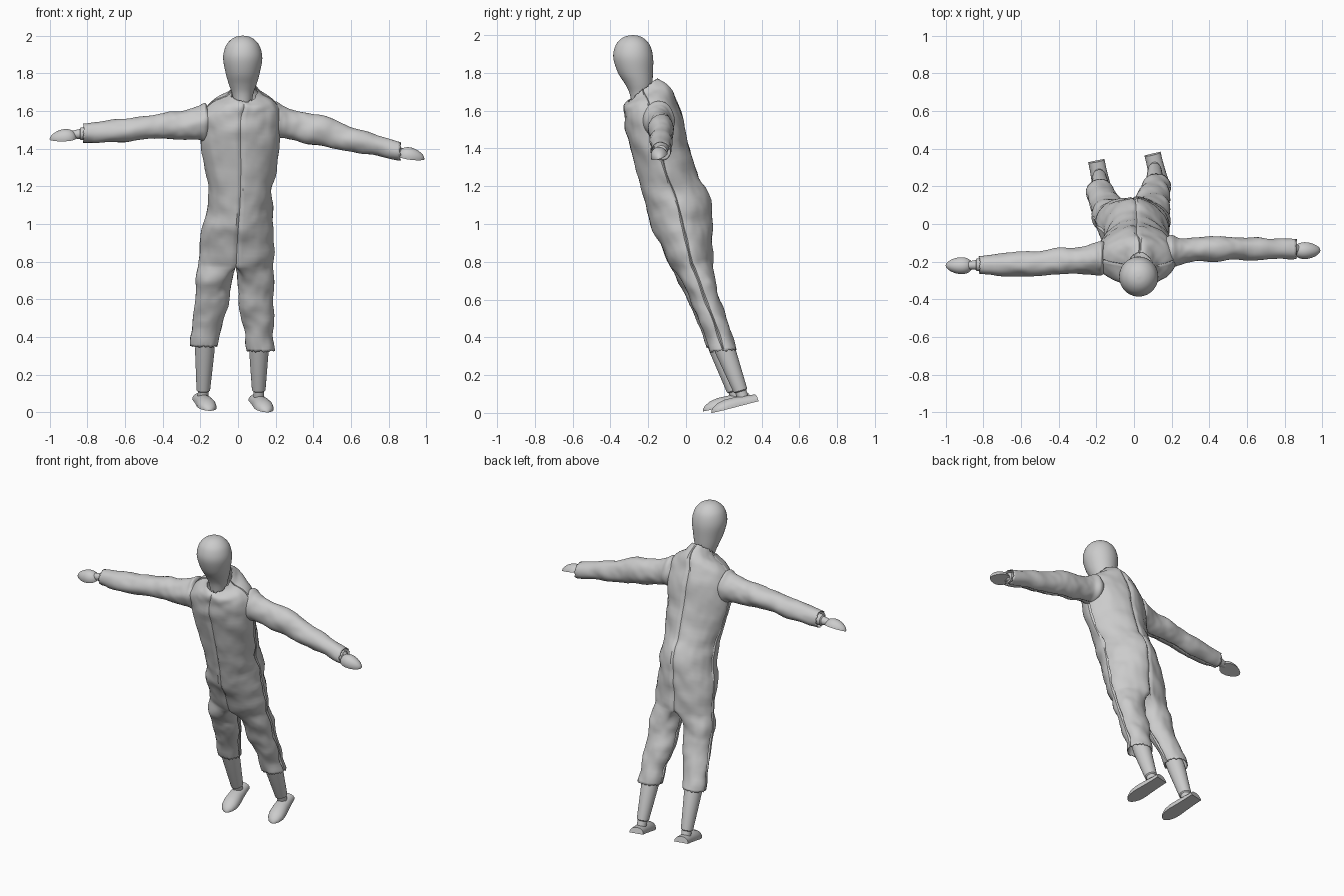
import bpy, bmesh, math, random
from mathutils import Vector, Matrix, noise

if "Cube" in bpy.data.objects:
    bpy.data.objects.remove(bpy.data.objects["Cube"])

random.seed(4)
TAU = 2 * math.pi


def spow(v, p):
    return math.copysign(abs(v) ** p, v)


def ring_z(z, x0, x1, y0, y1, tilt=0.0, n=96, start=0.0, sign=1, p=0.95, back=1.0, front=1.0):
    """Horizontal section; starts at the front and runs towards sign*x."""
    cx, cy, a, b = (x0 + x1) / 2, (y0 + y1) / 2, (x1 - x0) / 2, (y1 - y0) / 2
    out = []
    for i in range(n):
        t = start + TAU * i / n
        c = math.cos(t)
        dy = -b * spow(c, front if c > 0 else back)
        out.append(Vector((cx + sign * a * spow(math.sin(t), p), cy + dy, z + tilt * dy)))
    return out


def ring_x(x, z0, z1, y0, y1, n=48):
    """Section across an arm."""
    return [Vector((x, (y0 + y1) / 2 + (y1 - y0) / 2 * math.cos(TAU * i / n),
                    (z0 + z1) / 2 + (z1 - z0) / 2 * math.sin(TAU * i / n))) for i in range(n)]


def resample(rings, k):
    """Smooth in-between sections (Catmull-Rom per point)."""
    out = []
    for s in range(len(rings) - 1):
        r0, r1, r2 = rings[max(s - 1, 0)], rings[s], rings[s + 1]
        r3 = rings[min(s + 2, len(rings) - 1)]
        for j in range(k):
            t = j / k
            out.append([0.5 * (2 * b + (c - a) * t + (2 * a - 5 * b + 4 * c - d) * t * t
                               + (3 * b - a - 3 * c + d) * t ** 3)
                        for a, b, c, d in zip(r0, r1, r2, r3)])
    out.append([v.copy() for v in rings[-1]])
    return out


def crease(rings, columns, depth=0.008):
    """Press seam lines into the cloth."""
    for r in rings:
        mid = sum(r, Vector()) / len(r)
        for c in columns:
            r[c] += (mid - r[c]).normalized() * depth


def ragged(ring, axis):
    for v in ring:
        v[axis] += random.uniform(-0.005, 0.005)


def loft(bm, rings, cap=False):
    vs = [[bm.verts.new(v) for v in r] for r in rings]
    n = len(vs[0])
    for a, b in zip(vs, vs[1:]):
        for i in range(n):
            j = (i + 1) % n
            bm.faces.new((a[i], a[j], b[j], b[i]))
    if cap:
        bm.faces.new(vs[0])
        bm.faces.new(vs[-1])


def finish(name, bm, folds=0.0, thick=0.0):
    bmesh.ops.remove_doubles(bm, verts=bm.verts, dist=0.0002)
    bmesh.ops.recalc_face_normals(bm, faces=bm.faces)
    bm.normal_update()
    if folds:
        moves = []
        for v in bm.verts:
            c = v.co
            d = noise.noise(Vector((c.x * 7 + c.z * 4, c.y * 6, c.z * 11 - c.x * 5)))
            e = noise.noise(c * 24)
            moves.append(v.normal * (folds * d + folds * 0.25 * e))
        for v, m in zip(bm.verts, moves):
            v.co += m
    me = bpy.data.meshes.new(name)
    bm.to_mesh(me)
    bm.free()
    me.shade_smooth()
    me.set_sharp_from_angle(angle=math.radians(40))
    ob = bpy.data.objects.new(name, me)
    bpy.context.collection.objects.link(ob)
    if thick:
        m = ob.modifiers.new("cloth", 'SOLIDIFY')
        m.thickness, m.offset = thick, -1
    return ob


# Overall: torso sections (z, x0, x1, front y, back y, tilt) from collar to crotch
torso_keys = [
    (1.71, -0.045, 0.105, -0.305, -0.15, 0.8), (1.685, -0.065, 0.13, -0.325, -0.11, 0.5),
    (1.655, -0.13, 0.19, -0.33, -0.075, 0.38), (1.60, -0.19, 0.22, -0.325, -0.045, 0.32),
    (1.50, -0.20, 0.225, -0.31, -0.01, 0.3), (1.35, -0.185, 0.215, -0.27, 0.015, 0.3),
    (1.20, -0.16, 0.185, -0.23, 0.07, 0.3), (1.10, -0.165, 0.18, -0.20, 0.12, 0.3),
    (1.00, -0.185, 0.185, -0.175, 0.14, 0.25), (0.90, -0.20, 0.19, -0.13, 0.14, 0.2),
    (0.79, -0.21, 0.19, -0.08, 0.14, 0.15)]
torso = resample([ring_z(*k, back=1.35 if k[0] > 0.95 else 1.1, front=1.05)
                  for k in torso_keys], 5)
crease(torso, (0, 24, 48, 72))
ragged(torso[0], 2)
bm = bmesh.new()
loft(bm, torso)

# Overall: trouser legs branch from the crotch ring
leg_keys = {
    -1: [(0.70, -0.22, -0.035, -0.04, 0.13, 0.15), (0.60, -0.232, -0.047, 0.01, 0.15, 0.15),
         (0.48, -0.245, -0.075, 0.06, 0.19, 0.12), (0.355, -0.252, -0.113, 0.11, 0.235, 0.1)],
    1: [(0.70, 0.0, 0.19, -0.02, 0.155, 0.15), (0.60, 0.007, 0.19, 0.025, 0.178, 0.15),
        (0.48, 0.022, 0.19, 0.08, 0.22, 0.12), (0.33, 0.045, 0.192, 0.13, 0.267, 0.1)]}
crotch = torso[-1]
centre = [crotch[48].lerp(crotch[0], j / 24) for j in range(1, 24)]
for s, keys in leg_keys.items():
    first = [crotch[(s * j) % 96] for j in range(49)] + centre
    rings = [first] + [ring_z(*k, n=72, start=-math.pi / 6, sign=s) for k in keys]
    rings = resample(rings, 7)
    crease(rings[1:], (24, 60))
    ragged(rings[-1], 2)
    loft(bm, rings)
finish("overall", bm, 0.012, 0.005)

# Sleeves with a puffed armhole (x, z0, z1, y0, y1)
sleeve_keys = {
    "sleeve_left": [
        (-0.15, 1.47, 1.61, -0.255, -0.10), (-0.175, 1.44, 1.645, -0.268, -0.09),
        (-0.215, 1.45, 1.625, -0.265, -0.10), (-0.30, 1.45, 1.60, -0.265, -0.12),
        (-0.40, 1.455, 1.585, -0.27, -0.13), (-0.60, 1.44, 1.56, -0.275, -0.15),
        (-0.82, 1.43, 1.53, -0.268, -0.165)],
    "sleeve_right": [
        (0.17, 1.48, 1.62, -0.21, -0.08), (0.20, 1.455, 1.65, -0.225, -0.065),
        (0.24, 1.455, 1.63, -0.215, -0.075), (0.30, 1.44, 1.61, -0.205, -0.075),
        (0.45, 1.41, 1.57, -0.195, -0.07), (0.60, 1.385, 1.515, -0.19, -0.07),
        (0.86, 1.335, 1.43, -0.183, -0.08)]}
for name, keys in sleeve_keys.items():
    rings = resample([ring_x(*k) for k in keys], 12)
    crease(rings, (36,), 0.005)
    ragged(rings[-1], 0)
    bm = bmesh.new()
    loft(bm, rings)
    finish(name, bm, 0.011, 0.004)

# Head and neck in one egg-shaped loft (z, half width, front y, back y)
head_keys = [
    (2.0, 0.003, -0.283, -0.277), (1.994, 0.036, -0.318, -0.245), (1.975, 0.067, -0.35, -0.214),
    (1.94, 0.092, -0.375, -0.188), (1.88, 0.104, -0.385, -0.174), (1.80, 0.09, -0.36, -0.175),
    (1.74, 0.073, -0.322, -0.178), (1.69, 0.056, -0.298, -0.184), (1.62, 0.045, -0.285, -0.186)]
bm = bmesh.new()
loft(bm, resample([ring_z(z, 0.025 - w, 0.025 + w, a, b, n=48, p=1)
                   for z, w, a, b in head_keys], 4), True)
finish("head", bm)

# Forearm ends and wrists inside the cuffs (x, y, z, radius)
for name, pts in {
    "wrist_left": [(-0.70, -0.213, 1.49, 0.042), (-0.835, -0.217, 1.479, 0.033),
                   (-0.84, -0.217, 1.478, 0.026), (-0.885, -0.22, 1.474, 0.02)],
    "wrist_right": [(0.73, -0.13, 1.415, 0.042), (0.862, -0.132, 1.382, 0.033),
                    (0.866, -0.132, 1.382, 0.024), (0.88, -0.135, 1.378, 0.02)]}.items():
    bm = bmesh.new()
    loft(bm, [ring_x(x, z - r, z + r, y - r, y + r, 32) for x, y, z, r in pts], True)
    finish(name, bm)

# Hands: domed backs with flat palms
for name, s, c, slope in (("hand_left", -1, (-0.928, -0.22, 1.453), 0.06),
                          ("hand_right", 1, (0.918, -0.14, 1.355), 0.16)):
    bm = bmesh.new()
    bmesh.ops.create_uvsphere(bm, u_segments=32, v_segments=20, radius=1)
    for v in bm.verts:
        x, y, z = v.co
        taper = 1 - 0.2 * x * s
        v.co = (x * 0.072, y * 0.045 * taper, max(z, 0) * 0.05 * taper)
    bmesh.ops.transform(bm, verts=bm.verts, matrix=Matrix.Translation(c)
                        @ Matrix.Rotation(slope * s, 4, 'Y') @ Matrix.Rotation(0.33, 4, 'X'))
    finish(name, bm)

# Lower legs with ankle pegs (x, y, z, radius)
for name, pts in {
    "lower_leg_left": [(-0.172, 0.135, 0.44, 0.048), (-0.176, 0.18, 0.33, 0.052),
                       (-0.184, 0.253, 0.118, 0.036), (-0.184, 0.255, 0.113, 0.029),
                       (-0.186, 0.265, 0.085, 0.029)],
    "lower_leg_right": [(0.112, 0.165, 0.44, 0.048), (0.111, 0.208, 0.33, 0.052),
                        (0.11, 0.288, 0.118, 0.036), (0.11, 0.29, 0.113, 0.029),
                        (0.11, 0.30, 0.085, 0.029)]}.items():
    bm = bmesh.new()
    loft(bm, [ring_z(z, x - r, x + r, y - r, y + r, 0.3, 32, p=1) for x, y, z, r in pts], True)
    finish(name, bm)

# Feet: flat soles, square heels, rounded toes (position, half width, height)
foot_keys = [(0, 0.044, 0.037), (0.2, 0.044, 0.043), (0.45, 0.047, 0.05), (0.65, 0.051, 0.05),
             (0.8, 0.047, 0.043), (0.92, 0.033, 0.028), (0.98, 0.016, 0.014), (1, 0.004, 0.004)]
for name, heel, toe in (("foot_left", (-0.20, 0.337, 0.068), (-0.15, 0.09, 0.008)),
                        ("foot_right", (0.098, 0.374, 0.062), (0.155, 0.135, 0.0))):
    heel, toe = Vector(heel), Vector(toe)
    d = toe - heel
    side = d.cross(Vector((0, 0, 1))).normalized()
    up = side.cross(d).normalized()
    bm = bmesh.new()
    loft(bm, [[heel + d * u + side * (w * math.cos(math.pi * i / 20))
               + up * (h * math.sin(math.pi * i / 20) ** 0.8 if 0 < i < 20 else 0)
               for i in range(21)] for u, w, h in foot_keys], True)
    finish(name, bm)
